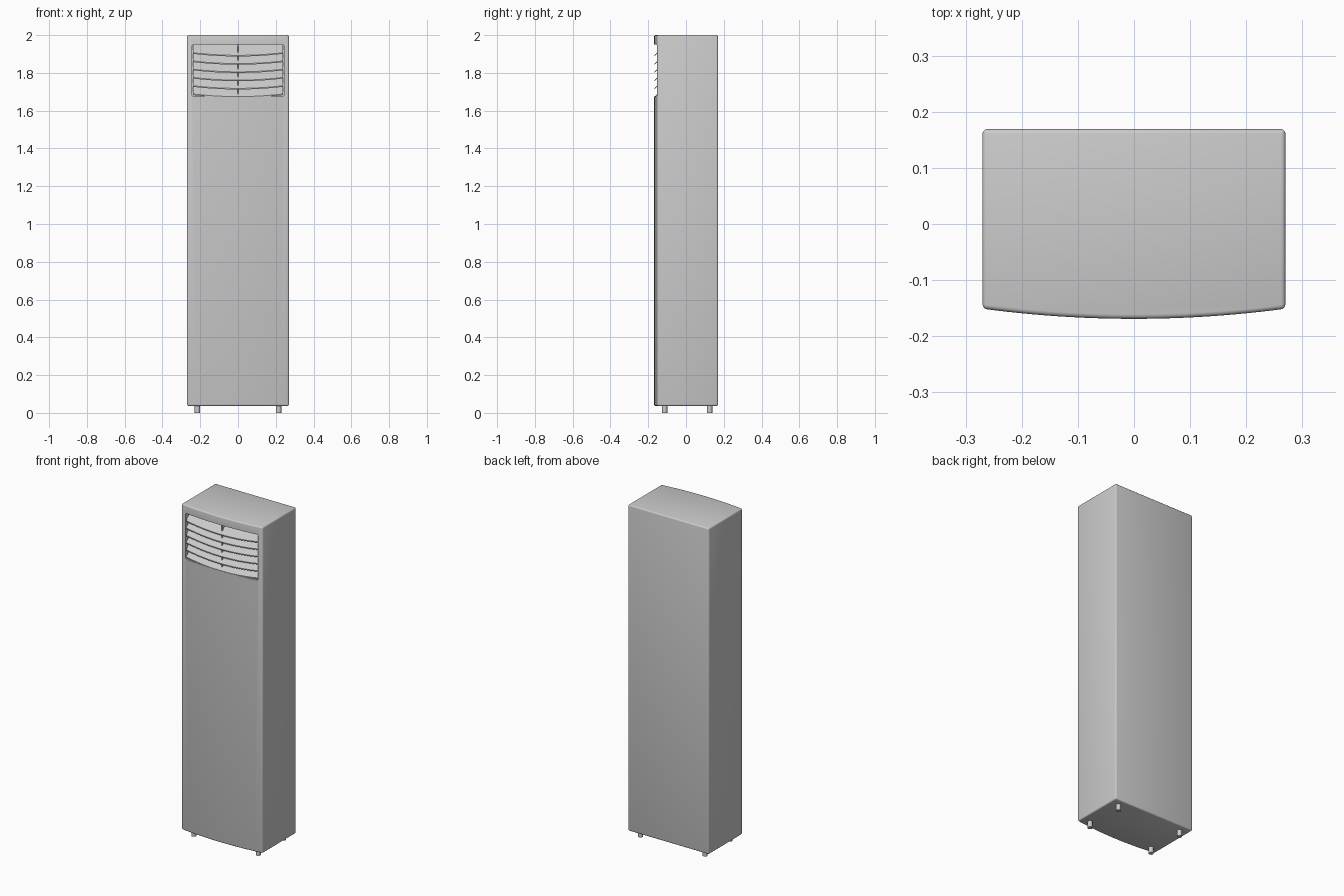
import bpy
import bmesh
import math

cube = bpy.data.objects.get("Cube")
if cube:
    bpy.data.objects.remove(cube, do_unlink=True)

HALF_W, BACK, BOTTOM, TOP = 0.27, 0.169, 0.037, 2.0
VENT_W, VENT_LOW, VENT_HIGH, VENT_BACK = 0.243, 1.675, 1.95, -0.108

grey = bpy.data.materials.new("light grey")
grey.use_nodes = True
colour = (0.6, 0.6, 0.6, 1)
grey.diffuse_color = colour
grey.node_tree.nodes["Principled BSDF"].inputs["Base Color"].default_value = colour


def front_y(x):
    """Gently bowed front panel."""
    return -0.169 + 0.018 * (x / HALF_W) ** 2


def spread(half, count):
    return [half * (2 * i / count - 1) for i in range(count + 1)]


def make_object(name, bm):
    bmesh.ops.recalc_face_normals(bm, faces=bm.faces)
    mesh = bpy.data.meshes.new(name)
    bm.to_mesh(mesh)
    bm.free()
    obj = bpy.data.objects.new(name, mesh)
    bpy.context.collection.objects.link(obj)
    mesh.materials.append(grey)
    return obj


def loft(name, rings):
    """Join matching rings of points into a closed solid."""
    bm = bmesh.new()
    loops = [[bm.verts.new(p) for p in ring] for ring in rings]
    n = len(loops[0])
    for a, b in zip(loops, loops[1:]):
        for i in range(n):
            j = (i + 1) % n
            bm.faces.new((a[i], a[j], b[j], b[i]))
    bm.faces.new(loops[0])
    bm.faces.new(loops[-1])
    return make_object(name, bm)


def box(name, x0, x1, y0, y1, z0, z1):
    return loft(name, [[(x0, y0, z), (x1, y0, z), (x1, y1, z), (x0, y1, z)]
                       for z in (z0, z1)])


def activate(obj):
    bpy.ops.object.select_all(action='DESELECT')
    obj.select_set(True)
    bpy.context.view_layer.objects.active = obj


def round_edges(obj, width, segments=3):
    mod = obj.modifiers.new("rounding", 'BEVEL')
    mod.width = width
    mod.segments = segments
    mod.limit_method = 'ANGLE'
    mod.angle_limit = math.radians(40)
    activate(obj)
    bpy.ops.object.modifier_apply(modifier=mod.name)


def smooth(obj):
    activate(obj)
    bpy.ops.object.shade_smooth_by_angle(angle=math.radians(35))


# Tall cabinet with a bowed front
outline = [(x, front_y(x)) for x in spread(HALF_W, 24)]
outline += [(HALF_W, BACK), (-HALF_W, BACK)]
cabinet = loft("cabinet", [[(x, y, z) for x, y in outline] for z in (BOTTOM, TOP)])
round_edges(cabinet, 0.008)

# Round-cornered vent opening
corner = 0.01
ring = []
for cx, cz, start in ((1, 1, 0), (-1, 1, 90), (-1, -1, 180), (1, -1, 270)):
    for step in range(5):
        a = math.radians(start + step * 22.5)
        mid_z = (VENT_HIGH + VENT_LOW) / 2
        half_z = (VENT_HIGH - VENT_LOW) / 2 - corner
        ring.append((cx * (VENT_W - corner) + corner * math.cos(a),
                     mid_z + cz * half_z + corner * math.sin(a)))
cutter = loft("vent_cutter", [[(x, y, z) for x, z in ring] for y in (-0.3, VENT_BACK)])
cutter.hide_render = True
cut = cabinet.modifiers.new("vent opening", 'BOOLEAN')
cut.operation = 'DIFFERENCE'
cut.solver = 'EXACT'
cut.object = cutter
activate(cabinet)
bpy.ops.object.modifier_apply(modifier=cut.name)
bpy.data.objects.remove(cutter, do_unlink=True)
smooth(cabinet)

# Sloping slats whose front edges follow the bowed panel
slat_half = VENT_W - 0.005
side_y = front_y(slat_half)
for i in range(6):
    tip_z = 1.905 - 0.0437 * i
    rings = []
    for x in spread(slat_half, 20):
        y = front_y(x) + 0.002
        z = tip_z + y - side_y
        back_y = VENT_BACK + 0.001
        back_z = tip_z + back_y - side_y
        rings.append([(x, y, z), (x, back_y, back_z),
                      (x, back_y, back_z - 0.006), (x, y, z - 0.006)])
    smooth(loft("vent_slat_%d" % (i + 1), rings))

# Upright rib behind the slat edges
box("vent_rib", -0.003, 0.003, -0.152, VENT_BACK + 0.001, VENT_LOW - 0.001, VENT_HIGH + 0.001)

# Four short feet
for side, x in (("right", -0.215), ("left", 0.215)):
    for end, y in (("front", -0.113), ("back", 0.125)):
        foot = loft(end + "_" + side + "_foot", [
            [(x + 0.014 * math.cos(k * math.tau / 16),
              y + 0.014 * math.sin(k * math.tau / 16), z) for k in range(16)]
            for z in (0, BOTTOM + 0.003)])
        smooth(foot)
